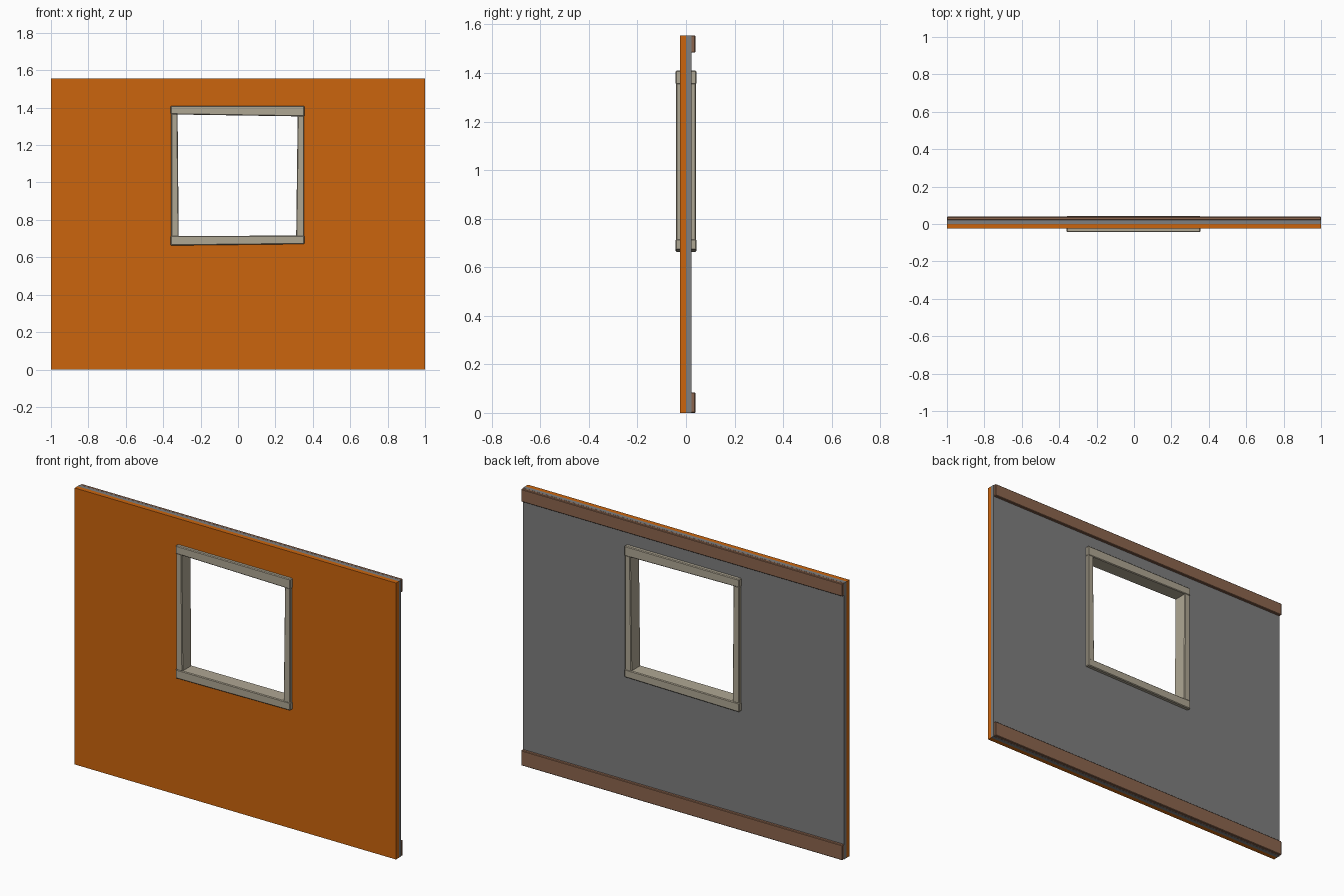
import bpy, bmesh

if "Cube" in bpy.data.objects:
    bpy.data.objects.remove(bpy.data.objects["Cube"])


def material(name, rgb):
    m = bpy.data.materials.new(name)
    m.diffuse_color = (*rgb, 1)
    m.use_nodes = True
    m.node_tree.nodes["Principled BSDF"].inputs["Base Color"].default_value = m.diffuse_color
    return m


ORANGE = material("orange cladding", (0.60, 0.13, 0.004))
GREY = material("grey lining", (0.21, 0.21, 0.21))
BROWN = material("brown wood", (0.26, 0.13, 0.075))
TAN = material("pale wood", (0.43, 0.385, 0.295))


def finish(bm, name, mat):
    bmesh.ops.recalc_face_normals(bm, faces=bm.faces)
    me = bpy.data.meshes.new(name)
    bm.to_mesh(me)
    bm.free()
    me.materials.append(mat)
    ob = bpy.data.objects.new(name, me)
    bpy.context.collection.objects.link(ob)
    return ob


def holed_panel(name, outer, inner, y0, y1, mat):
    """Rectangular slab with a rectangular opening; rects are x0, x1, z0, z1."""
    bm = bmesh.new()

    def loop(r, y):
        x0, x1, z0, z1 = r
        return [bm.verts.new((x, y, z)) for x, z in
                ((x0, z0), (x1, z0), (x1, z1), (x0, z1))]

    loops = [loop(outer, y0), loop(outer, y1), loop(inner, y1), loop(inner, y0)]
    for a, b in zip(loops, loops[1:] + loops[:1]):
        for i in range(4):
            j = (i + 1) % 4
            bm.faces.new((a[i], a[j], b[j], b[i]))
    return finish(bm, name, mat)


def beam(name, corners, y0, y1, mat, bevel):
    """Extrude a four-cornered x/z outline along y and soften its edges."""
    bm = bmesh.new()
    face = bm.faces.new([bm.verts.new((x, y0, z)) for x, z in corners])
    ext = bmesh.ops.extrude_face_region(bm, geom=[face])["geom"]
    for v in ext:
        if isinstance(v, bmesh.types.BMVert):
            v.co.y = y1
    ob = finish(bm, name, mat)
    mod = ob.modifiers.new("soft edges", "BEVEL")
    mod.width = bevel
    mod.segments = 1
    return ob


# Wall: orange outside, grey inside
WALL = (-1, 1, 0, 1.555)
HOLE = (-0.338, 0.335, 0.69, 1.385)
holed_panel("outer_cladding", WALL, HOLE, -0.024, 0.001, ORANGE)
holed_panel("inner_lining", WALL, HOLE, 0.001, 0.022, GREY)

# Rails along the inside
for name, z0, z1 in (("bottom_rail", 0, 0.085), ("top_rail", 1.484, 1.555)):
    beam(name, [(-1, z0), (1, z0), (1, z1), (-1, z1)], 0.020, 0.039, BROWN, 0.003)

# Slightly uneven window frame
FRAME = {
    "window_head": [(-0.36, 1.364), (0.355, 1.353), (0.355, 1.41), (-0.36, 1.41)],
    "window_sill": [(-0.36, 0.663), (0.355, 0.671), (0.355, 0.716), (-0.36, 0.714)],
    "window_left_jamb": [(-0.358, 0.71), (-0.317, 0.71), (-0.323, 1.368), (-0.358, 1.368)],
    "window_right_jamb": [(0.311, 0.71), (0.353, 0.71), (0.353, 1.358), (0.319, 1.358)],
}
for name, corners in FRAME.items():
    d = 0.041 if "jamb" in name else 0.043
    beam(name, corners, -d, d, TAN, 0.004)
